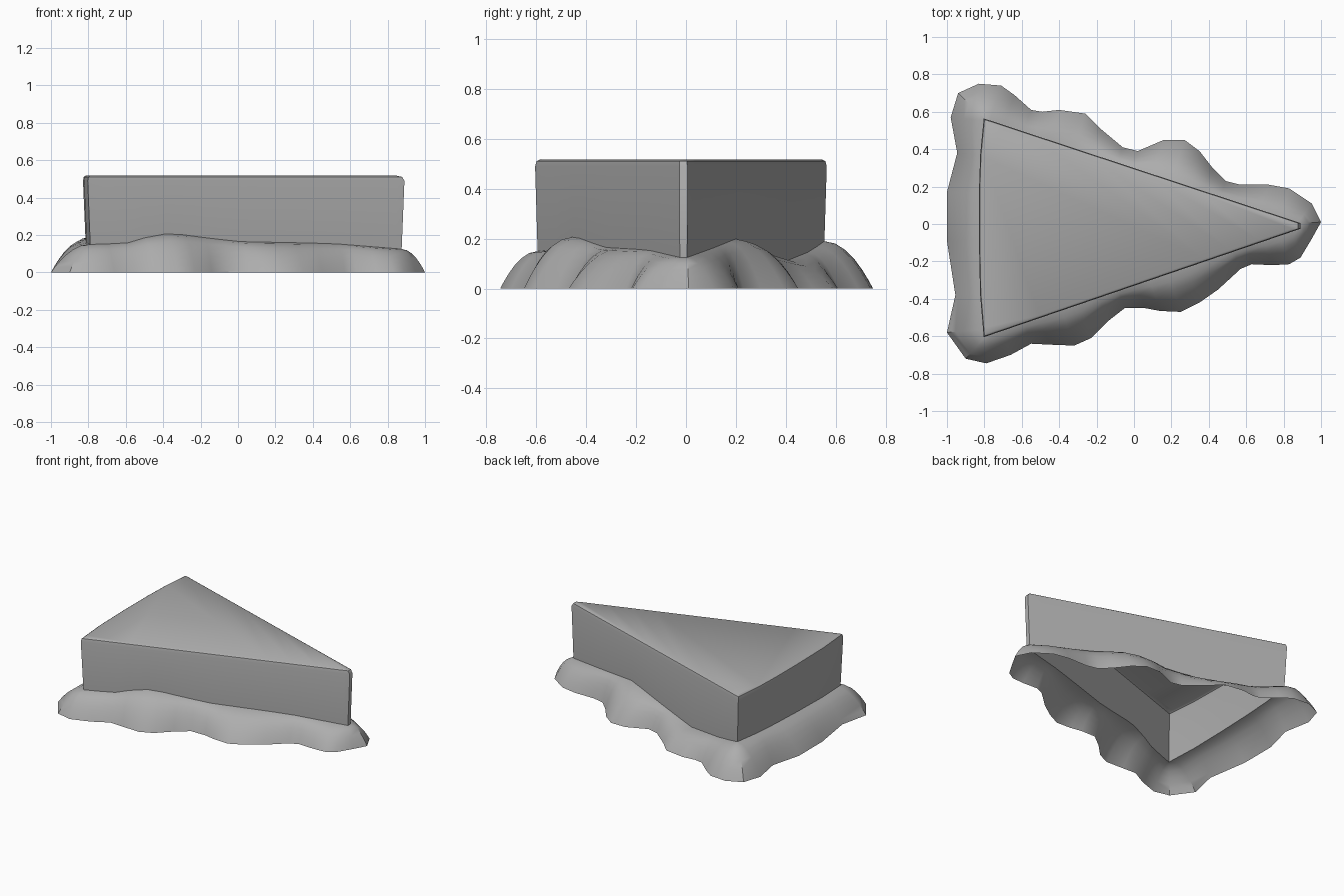
import bpy
import bmesh
import math
from mathutils import Vector
from mathutils.geometry import intersect_point_line

cube = bpy.data.objects.get("Cube")
if cube:
    bpy.data.objects.remove(cube, do_unlink=True)

grey = bpy.data.materials.new("plain grey")
grey.use_nodes = True
colour = (0.42, 0.42, 0.42, 1.0)
grey.diffuse_color = colour
grey.node_tree.nodes["Principled BSDF"].inputs["Base Color"].default_value = colour

# Wavy rim of the skirt on the ground, counter-clockwise from the tip
RIM = [(1, .01), (.95, .11), (.83, .19), (.72, .21), (.57, .21), (.49, .23),
       (.42, .3), (.35, .39), (.27, .45), (.16, .45), (.02, .39), (-.06, .41),
       (-.18, .51), (-.26, .59), (-.4, .61), (-.49, .6), (-.55, .61),
       (-.64, .69), (-.71, .74), (-.83, .75), (-.94, .7), (-.98, .57),
       (-.945, .38), (-1, .17), (-1, -.09), (-.955, -.38), (-1, -.58),
       (-.9, -.72), (-.79, -.745), (-.66, -.7), (-.55, -.64), (-.45, -.645),
       (-.32, -.65), (-.23, -.61), (-.14, -.52), (-.05, -.45), (.06, -.45),
       (.14, -.465), (.25, -.47), (.35, -.42), (.45, -.35), (.57, -.24),
       (.63, -.215), (.74, -.22), (.83, -.215), (.89, -.18), (.95, -.08)]

# Foot of the wedge walls, with a blunt tip and a slightly bowed back
FOOT = [(.875, .005), (-.79, .555), (-.815, .3), (-.815, -.3),
        (-.79, -.595), (.875, -.025)]

# Height of the seam between skirt and wall, along each side
SEAM_FAR = [(-.79, .19), (-.62, .15), (-.32, .11), (0, .155), (.28, .2),
            (.58, .16), (.875, .125)]
SEAM_NEAR = [(-.79, .15), (-.6, .155), (-.45, .2), (-.35, .21), (-.25, .195),
             (0, .165), (.5, .155), (.875, .125)]
SEAM_END = [(-.595, .15), (.555, .19)]


def interpolate(table, value):
    """Straight-line lookup in a sorted table of pairs."""
    if value <= table[0][0]:
        return table[0][1]
    for (a, low), (b, high) in zip(table, table[1:]):
        if value <= b:
            return low + (high - low) * (value - a) / (b - a)
    return table[-1][1]


def nearest_on_foot(point):
    """Closest point of the wedge foot to a point of the rim."""
    target = Vector((*point, 0))
    candidates = []
    for start, end in zip(FOOT, FOOT[1:] + FOOT[:1]):
        a, b = Vector((*start, 0)), Vector((*end, 0))
        factor = intersect_point_line(target, a, b)[1]
        candidates.append(a.lerp(b, min(max(factor, 0), 1)))
    return min(candidates, key=lambda p: (p - target).length)


def seam_point(point):
    """Foot point lifted to the seam height."""
    foot = nearest_on_foot(point)
    if foot.x < FOOT[1][0] - 0.001:
        foot.z = interpolate(SEAM_END, foot.y)
    else:
        foot.z = interpolate(SEAM_FAR if point[1] > 0 else SEAM_NEAR, foot.x)
    return foot


def loft(name, rings, cap=False):
    """Join closed rings with quads; optionally close the last ring."""
    bm = bmesh.new()
    loops = [[bm.verts.new(p) for p in ring] for ring in rings]
    for lower, upper in zip(loops, loops[1:]):
        for i in range(len(lower)):
            j = (i + 1) % len(lower)
            bm.faces.new((lower[i], lower[j], upper[j], upper[i]))
    if cap:
        bm.faces.new(loops[-1])
    bmesh.ops.remove_doubles(bm, verts=bm.verts, dist=0.0005)
    mesh = bpy.data.meshes.new(name)
    bm.to_mesh(mesh)
    bm.free()
    mesh.materials.append(grey)
    obj = bpy.data.objects.new(name, mesh)
    bpy.context.collection.objects.link(obj)
    bpy.ops.object.select_all(action="DESELECT")
    obj.select_set(True)
    bpy.context.view_layer.objects.active = obj
    bpy.ops.object.shade_smooth_by_angle(angle=math.radians(35))
    return obj


def scaled_ring(ring, centre, factor, height):
    """Copy of a ring scaled about a centre and set at one height."""
    return [Vector((centre.x + (p.x - centre.x) * factor,
                    centre.y + (p.y - centre.y) * factor, height))
            for p in ring]


seam = [seam_point(p) for p in RIM]

# Wedge: walls flare slightly upwards to a softly bevelled flat top
wall_top = scaled_ring(seam, Vector((0, 0, 0)), 1.017, 0.49)
middle = Vector((-0.4, -0.015, 0))
bevel = [scaled_ring(wall_top, middle, factor, height)
         for factor, height in ((0.99, 0.511), (0.965, 0.518))]
loft("wedge", [seam, wall_top] + bevel, cap=True)

# Skirt: rounded apron from the rim up to the seam, open underneath
STEPS = 7
skirt_rings = []
for step in range(STEPS + 1):
    reach = math.cos(step / STEPS * math.pi / 2)
    skirt_rings.append([
        Vector((s.x + (x - s.x) * reach, s.y + (y - s.y) * reach,
                s.z * (1 - reach ** 2)))
        for (x, y), s in zip(RIM, seam)])
loft("skirt", skirt_rings)
